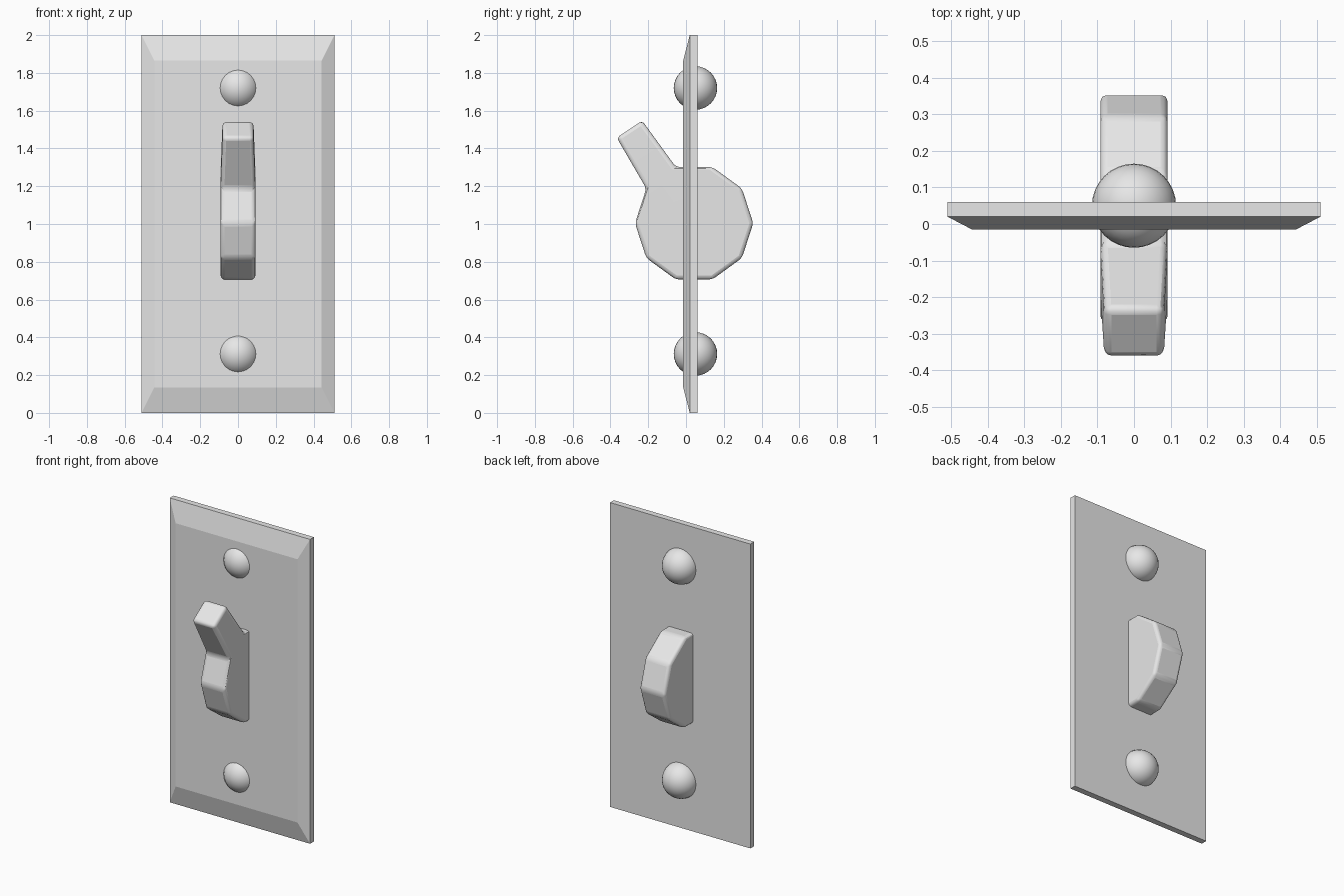
import bpy, bmesh, math

if "Cube" in bpy.data.objects:
    bpy.data.objects.remove(bpy.data.objects["Cube"])

grey = bpy.data.materials.new("light_grey")
grey.diffuse_color = (0.8, 0.8, 0.8, 1)
grey.use_nodes = True
grey.node_tree.nodes["Principled BSDF"].inputs["Base Color"].default_value = grey.diffuse_color


def finish(name, bm, angle):
    bmesh.ops.recalc_face_normals(bm, faces=bm.faces)
    me = bpy.data.meshes.new(name)
    bm.to_mesh(me)
    bm.free()
    ob = bpy.data.objects.new(name, me)
    bpy.context.collection.objects.link(ob)
    me.materials.append(grey)
    bpy.ops.object.select_all(action='DESELECT')
    ob.select_set(True)
    bpy.context.view_layer.objects.active = ob
    bpy.ops.object.shade_smooth_by_angle(angle=math.radians(angle))
    return ob


# Wall plate: stacked rectangles (half width, half height, y) with chamfered front
bm = bmesh.new()
rings = []
for w, h, y in [(0.51, 1.0, 0.06), (0.51, 1.0, 0.02), (0.443, 0.865, -0.015)]:
    rings.append([bm.verts.new((sx * w, y, 1 + sz * h))
                  for sx, sz in [(-1, -1), (1, -1), (1, 1), (-1, 1)]])
bm.faces.new(rings[0])
bm.faces.new(rings[-1])
for a, b in zip(rings, rings[1:]):
    for i in range(4):
        j = (i + 1) % 4
        bm.faces.new((a[i], a[j], b[j], b[i]))
finish("wall_plate", bm, 14)

# Round screw heads passing through the plate
for name, z in [("lower_screw", 0.312), ("upper_screw", 1.72)]:
    bm = bmesh.new()
    bmesh.ops.create_uvsphere(bm, u_segments=32, v_segments=16, radius=0.115)
    bmesh.ops.translate(bm, verts=bm.verts, vec=(0, 0.05, z))
    finish(name, bm, 30)

# Toggle: ten-sided drum with the lever drawn out of one facet
cy, cz, r = 0.043, 1.004, 0.313
drum = [(cy + r * math.cos(math.radians(36 * k)),
         cz + r * math.sin(math.radians(36 * k))) for k in range(10)]
lever = [(-0.232, 1.547), (-0.367, 1.457)]
profile = drum[:4] + lever + drum[4:]
bm = bmesh.new()
sides = []
for s in (-1, 1):
    sides.append([bm.verts.new((s * (0.082 if p in lever else 0.092), *p))
                  for p in profile])
    bm.faces.new(sides[-1])
n = len(profile)
for i in range(n):
    j = (i + 1) % n
    bm.faces.new((sides[0][i], sides[0][j], sides[1][j], sides[1][i]))
# split side faces so the lever tapers cleanly
for a in sides:
    bmesh.ops.connect_verts(bm, verts=[a[3], a[6]])
toggle = finish("toggle_switch", bm, 30)
bev = toggle.modifiers.new("rounding", 'BEVEL')
bev.width = 0.02
bev.segments = 3
bev.limit_method = 'ANGLE'
bev.angle_limit = math.radians(20)
bpy.ops.object.modifier_apply(modifier="rounding")
bpy.ops.object.shade_smooth_by_angle(angle=math.radians(30))
